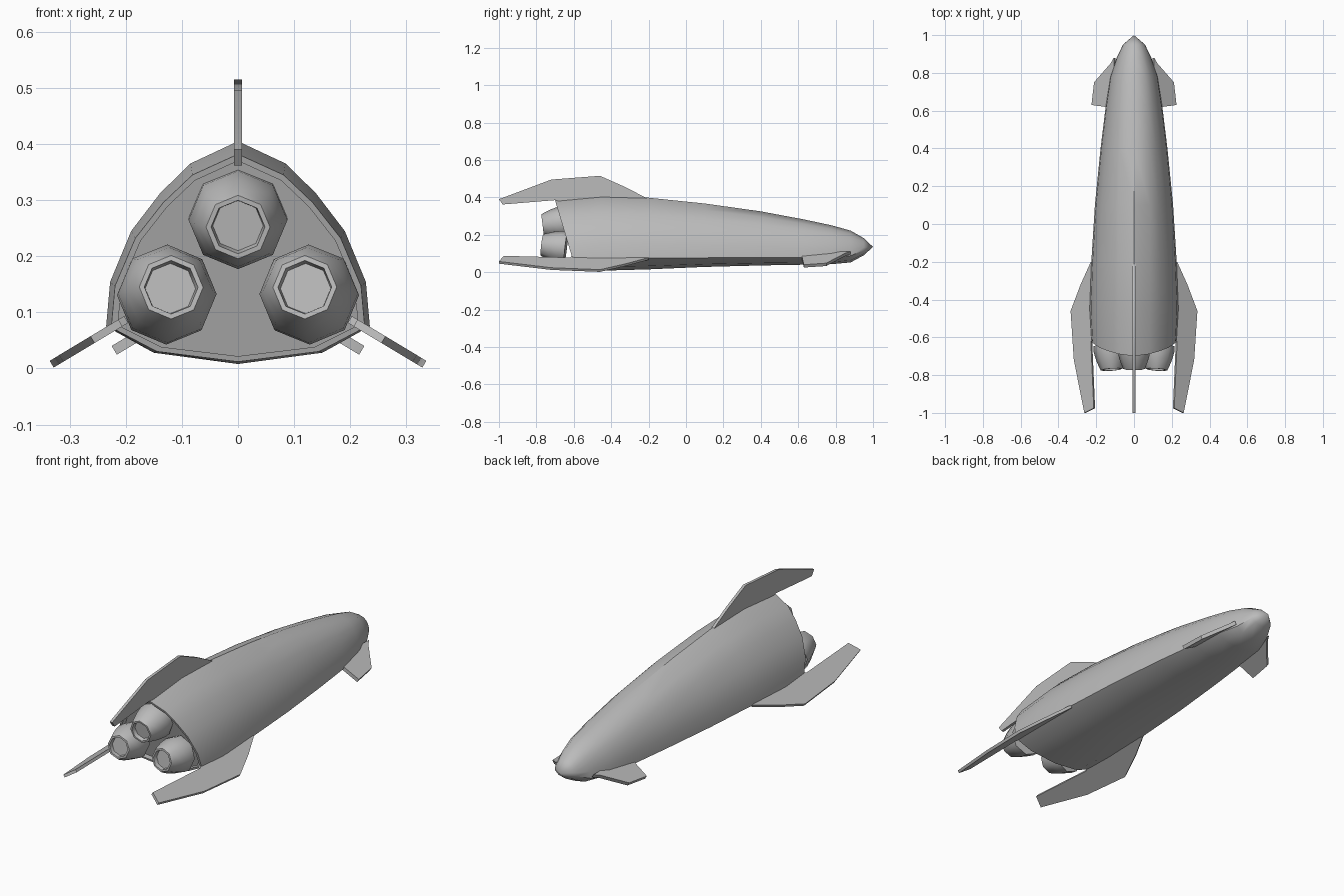
import bpy, bmesh, math
from mathutils import Vector

if "Cube" in bpy.data.objects:
    bpy.data.objects.remove(bpy.data.objects["Cube"])

grey = bpy.data.materials.new("hull grey")
grey.use_nodes = True
COLOUR = (0.5, 0.5, 0.5, 1)
grey.diffuse_color = COLOUR
grey.node_tree.nodes["Principled BSDF"].inputs["Base Color"].default_value = COLOUR


def finish(bm, name, angle):
    """Turn a bmesh into a smooth-shaded grey object."""
    bmesh.ops.recalc_face_normals(bm, faces=bm.faces)
    mesh = bpy.data.meshes.new(name)
    bm.to_mesh(mesh)
    bm.free()
    mesh.materials.append(grey)
    obj = bpy.data.objects.new(name, mesh)
    bpy.context.collection.objects.link(obj)
    bpy.ops.object.select_all(action='DESELECT')
    obj.select_set(True)
    bpy.context.view_layer.objects.active = obj
    bpy.ops.object.shade_smooth_by_angle(angle=math.radians(angle))
    return obj


def bridge(bm, a, b):
    for i in range(len(a)):
        j = (i + 1) % len(a)
        bm.faces.new((a[i], a[j], b[j], b[i]))


# Hull: lofted cross-sections
UPPER = [(1, 0), (0.97, 0.24), (0.81, 0.515), (0.59, 0.72), (0.36, 0.88)]
LOWER = [(0.64, 0.7), (0.97, 0.1)]


def half_section(width, top, bottom, chine, roundness):
    pts = [(0, bottom), (LOWER[0][0] * width, chine + (bottom - chine) * LOWER[0][1])]
    for fx, fz in UPPER:
        x = fx + (math.sqrt(1 - fz * fz) - fx) * roundness
        pts.append((x * width, chine + (top - chine) * fz))
    return pts + [(0, top)]


def section(*spec):
    half = half_section(*spec)
    return half + [(-x, z) for x, z in reversed(half[1:-1])]


# y, half width, top, bottom, chine height, roundness
STATIONS = [
    (-0.45, 0.235, 0.405, 0.008, 0.075, 0),
    (-0.2, 0.226, 0.398, 0.015, 0.075, 0.1),
    (0.1, 0.207, 0.367, 0.028, 0.077, 0.4),
    (0.4, 0.177, 0.325, 0.036, 0.078, 0.7),
    (0.63, 0.149, 0.282, 0.04, 0.078, 0.9),
    (0.78, 0.126, 0.25, 0.043, 0.08, 1),
    (0.88, 0.092, 0.222, 0.052, 0.088, 1),
    (0.95, 0.058, 0.182, 0.09, 0.117, 1),
]


def stern_y(z):
    return -0.585 - 0.3 * z


bm = bmesh.new()
rings = []
rim = section(0.226, 0.382, 0.012, 0.073, 0)
rings.append([bm.verts.new((x, stern_y(z), z)) for x, z in rim])
for y, *spec in STATIONS:
    rings.append([bm.verts.new((x, y, z)) for x, z in section(*spec)])
for a, b in zip(rings, rings[1:]):
    bridge(bm, a, b)
tip = bm.verts.new((0, 1, 0.135))
last = rings[-1]
for i in range(len(last)):
    bm.faces.new((last[i], last[(i + 1) % len(last)], tip))

# Stern rim and recessed engine bulkhead
inner = section(0.214, 0.37, 0.022, 0.077, 0)
lip = [bm.verts.new((x, stern_y(z), z)) for x, z in inner]
floor = [bm.verts.new((x, stern_y(z) + 0.03, z)) for x, z in inner]
bridge(bm, rings[0], lip)
bridge(bm, lip, floor)
bm.faces.new(floor)
finish(bm, "hull", 40)


# Fins: flat plates, profile given as (y, outward distance from the root)
def fin(name, root, angle, profile, thickness=0.014):
    out = Vector((math.cos(angle), 0, math.sin(angle)))
    side = Vector((-math.sin(angle), 0, math.cos(angle)))
    base = Vector((root[0], 0, root[1]))
    bm = bmesh.new()
    sides = []
    for s in (-0.5, 0.5):
        sides.append([bm.verts.new(base + out * h + side * s * thickness + Vector((0, y, 0)))
                      for y, h in profile])
        bm.faces.new(sides[-1])
    bridge(bm, *sides)
    finish(bm, name, 30)


LEADING = [(-0.2, 0.0), (-0.32, 0.063), (-0.46, 0.125), (-0.72, 0.105)]
ROOT = [(-0.6, -0.03), (-0.25, -0.03)]
fin("top_fin", (0, 0.39), math.pi / 2,
    LEADING + [(-1, 0), (-0.98, -0.028), (-0.7, -0.005)] + ROOT)
LOW = LEADING + [(-1, 0.04), (-0.975, -0.018), (-0.62, 0.0)] + ROOT
CANARD = [(0.88, -0.03), (0.85, -0.01), (0.75, 0.092), (0.63, 0.108), (0.62, 0.02), (0.64, -0.03)]
for label, s in (("left", 1), ("right", -1)):
    tilt = math.radians(-31)
    angle = tilt if s > 0 else math.pi - tilt
    fin(label + "_lower_fin", (0.225 * s, 0.072), angle, LOW)
    fin(label + "_canard", (0.128 * s, 0.088), angle, CANARD, 0.018)


# Engines: eight-sided bells with a shallow nozzle
BELL = [(0.088, 0), (0.088, 0.03), (0.078, 0.075), (0.064, 0.115), (0.057, 0.13),
        (0.048, 0.13), (0.045, 0.11)]


def engine(name, start, end):
    start = Vector(start)
    axis = (Vector(end) - start).normalized()
    u = axis.cross(Vector((1, 0, 0))).normalized()
    v = axis.cross(u)
    bm = bmesh.new()
    loops = []
    for r, d in BELL:
        loops.append([bm.verts.new(start + axis * d + (u * math.cos(a) + v * math.sin(a)) * r)
                      for a in (i * math.tau / 8 for i in range(8))])
    for a, b in zip(loops, loops[1:]):
        bridge(bm, a, b)
    bm.faces.new(loops[0])
    bm.faces.new(loops[-1])
    finish(bm, name, 50)


engine("top_engine", (0, -0.638, 0.268), (0, -0.768, 0.252))
for label, s in (("left", 1), ("right", -1)):
    engine(label + "_engine", (0.128 * s, -0.642, 0.13), (0.119 * s, -0.772, 0.145))
